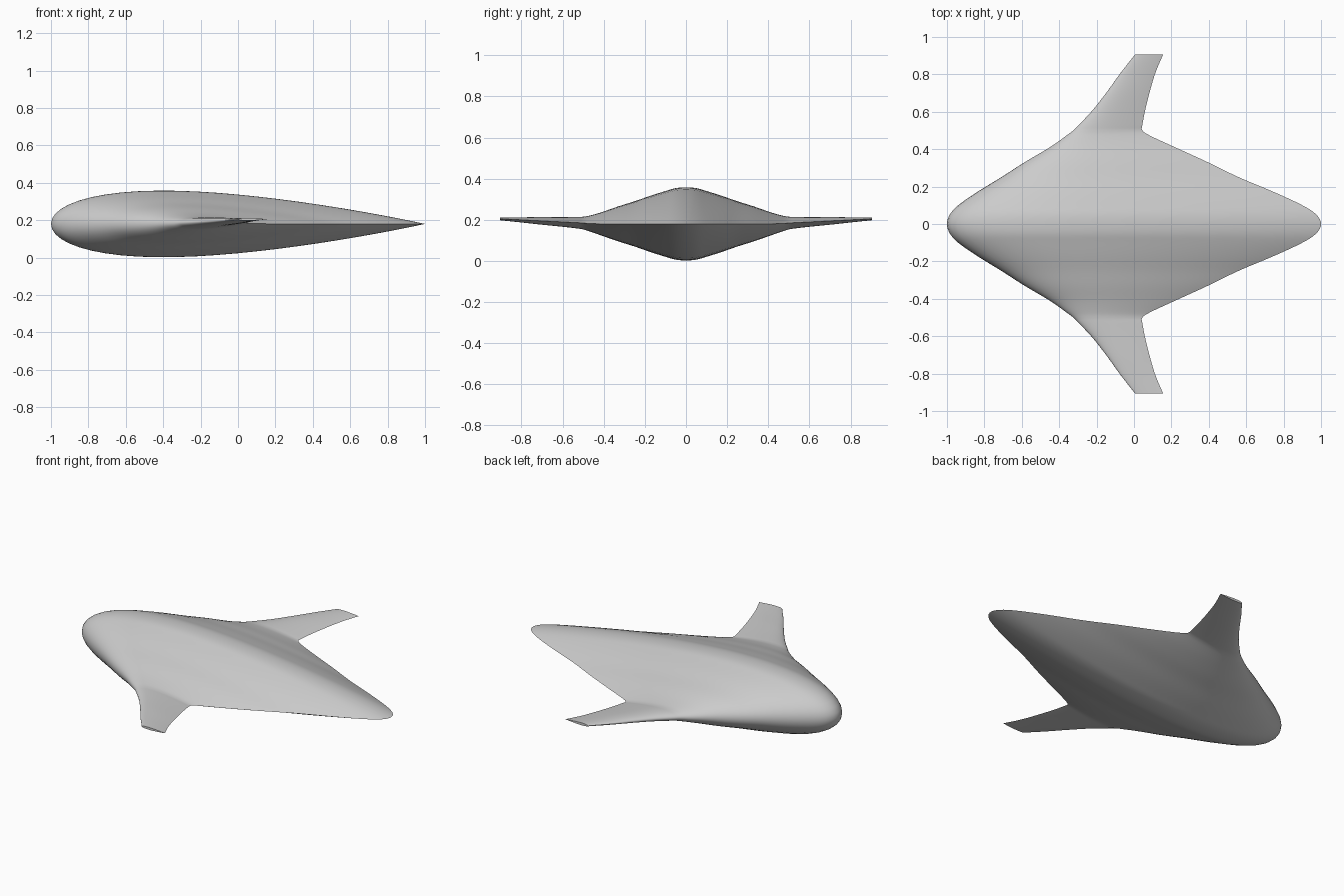
import bpy, bmesh, math

cube = bpy.data.objects.get("Cube")
if cube:
    bpy.data.objects.remove(cube, do_unlink=True)

# Stations from centreline to wing tip: span, nose x, tail x, half thickness, mid height
STATIONS = [
    (0.00, -1.00, 1.00, 0.178, 0.18),
    (0.05, -0.985, 0.975, 0.174, 0.18),
    (0.10, -0.94, 0.90, 0.160, 0.18),
    (0.17, -0.84, 0.75, 0.138, 0.18),
    (0.25, -0.71, 0.56, 0.110, 0.18),
    (0.33, -0.585, 0.395, 0.085, 0.18),
    (0.41, -0.45, 0.22, 0.057, 0.18),
    (0.47, -0.365, 0.09, 0.038, 0.182),
    (0.50, -0.325, 0.045, 0.031, 0.184),
    (0.53, -0.295, 0.045, 0.028, 0.186),
    (0.61, -0.22, 0.06, 0.023, 0.190),
    (0.71, -0.142, 0.085, 0.018, 0.195),
    (0.81, -0.07, 0.115, 0.012, 0.200),
    (0.905, 0.005, 0.155, 0.007, 0.205),
]
STEPS = 4
CHORD_STEPS = 28


def blend(a, b, c, d, t):
    """Smooth curve through b and c."""
    return tuple(q + 0.5 * t * (r - p + t * (2 * p - 5 * q + 4 * r - s + t * (3 * (q - r) + s - p)))
                 for p, q, r, s in zip(a, b, c, d))


def half_span():
    first = STATIONS[1]
    last, before = STATIONS[-1], STATIONS[-2]
    pts = [(-first[0],) + first[1:]] + STATIONS
    pts.append(tuple(2 * p - q for p, q in zip(last, before)))
    out = []
    for i in range(1, len(pts) - 2):
        out += [blend(*pts[i - 1:i + 3], k / STEPS) for k in range(STEPS)]
    return out + [last]


def thickness(u):
    """Symmetric aerofoil, closed at the tail, peak value 1."""
    return 10 * (0.2969 * math.sqrt(u) - 0.126 * u - 0.3516 * u**2 + 0.2843 * u**3 - 0.1036 * u**4)


def section(bm, span, nose, tail, half, mid):
    us = [0.5 - 0.5 * math.cos(math.pi * i / CHORD_STEPS) for i in range(CHORD_STEPS + 1)]
    loop = [(u, 1) for u in reversed(us)] + [(u, -1) for u in us[1:-1]]
    return [bm.verts.new((nose + (tail - nose) * u, span, mid + side * half * max(0, thickness(u))))
            for u, side in loop]


# Blended body and wings, lofted from tip to tip
bm = bmesh.new()
half = half_span()
full = [(-s[0],) + s[1:] for s in reversed(half[1:])] + half
rings = [section(bm, *s) for s in full]
for a, b in zip(rings, rings[1:]):
    for i in range(len(a)):
        j = (i + 1) % len(a)
        bm.faces.new((a[i], a[j], b[j], b[i]))
bm.faces.new(rings[0])
bm.faces.new(rings[-1])
bmesh.ops.recalc_face_normals(bm, faces=bm.faces)

mesh = bpy.data.meshes.new("blended_wing_body")
bm.to_mesh(mesh)
bm.free()
body = bpy.data.objects.new("blended_wing_body", mesh)
bpy.context.collection.objects.link(body)

# Plain grey skin
skin = bpy.data.materials.new("light grey skin")
skin.use_nodes = True
colour = (0.6, 0.6, 0.6, 1)
skin.diffuse_color = colour
skin.node_tree.nodes["Principled BSDF"].inputs["Base Color"].default_value = colour
mesh.materials.append(skin)

bpy.context.view_layer.objects.active = body
body.select_set(True)
bpy.ops.object.shade_smooth_by_angle(angle=math.radians(40))
